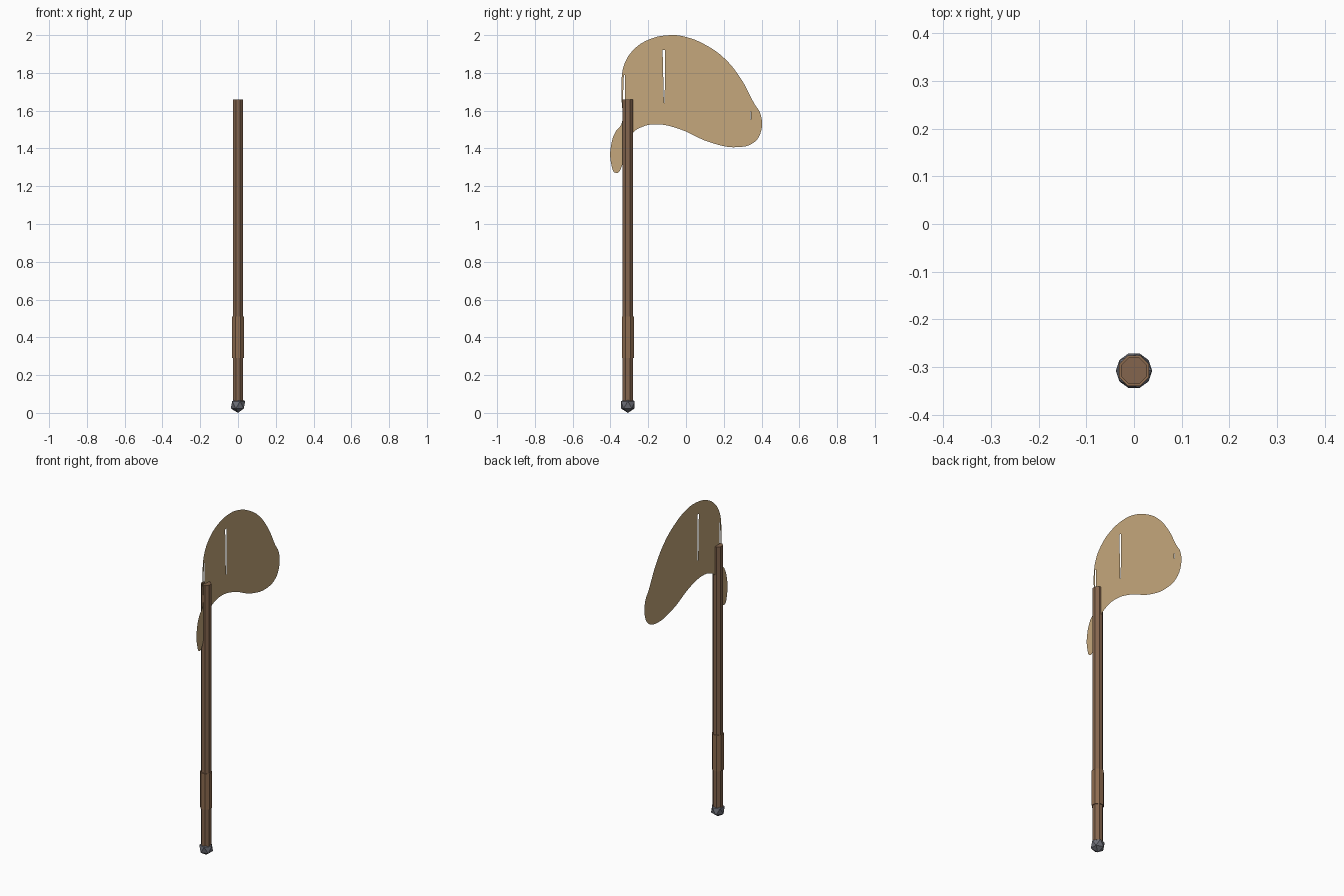
import bpy
from math import radians

if "Cube" in bpy.data.objects:
    bpy.data.objects.remove(bpy.data.objects["Cube"])

POLE_Y = -0.308

def material(name, rgb):
    m = bpy.data.materials.new(name)
    m.diffuse_color = (*rgb, 1)
    m.use_nodes = True
    m.node_tree.nodes["Principled BSDF"].inputs["Base Color"].default_value = m.diffuse_color
    return m

wood = material("wood", (0.23, 0.13, 0.075))
leather = material("leather", (0.27, 0.15, 0.08))
iron = material("iron", (0.15, 0.155, 0.18))
bone = material("bone", (0.56, 0.39, 0.2))

def rod(name, radius, z0, z1, mat):
    bpy.ops.mesh.primitive_cylinder_add(vertices=8, radius=radius, depth=z1 - z0,
                                        location=(0, POLE_Y, (z0 + z1) / 2),
                                        rotation=(0, 0, radians(22.5)))
    ob = bpy.context.object
    ob.name = name
    ob.data.materials.append(mat)

# Shaft and grip wrap
rod("shaft", 0.0295, 0.045, 1.66, wood)
rod("grip", 0.0345, 0.29, 0.51, leather)

# Faceted pommel
bpy.ops.mesh.primitive_ico_sphere_add(subdivisions=1, radius=0.0425,
                                      location=(0, POLE_Y, 0.0425))
pommel = bpy.context.object
pommel.name = "pommel"
pommel.data.materials.append(iron)

# Thin flat blade: smooth outline with slit openings, drawn in (y, z)
outline = [(-0.34, 1.78), (-0.341, 1.66), (-0.341, 1.53), (-0.372, 1.49), (-0.396, 1.42),
           (-0.396, 1.32), (-0.37, 1.27), (-0.34, 1.305), (-0.325, 1.40), (-0.284, 1.48),
           (-0.23, 1.515), (-0.16, 1.528), (-0.05, 1.508), (0.14, 1.428), (0.28, 1.407),
           (0.36, 1.432), (0.397, 1.49), (0.395, 1.58), (0.36, 1.64), (0.29, 1.77),
           (0.2, 1.88), (0.1, 1.95), (0, 1.99), (-0.08, 2.0), (-0.2, 1.975),
           (-0.28, 1.92), (-0.325, 1.85)]
slits = [[(-0.124, 1.92), (-0.111, 1.92), (-0.113, 1.64), (-0.117, 1.64)],
         [(-0.329, 1.79), (-0.323, 1.79), (-0.324, 1.64), (-0.335, 1.64)],
         [(0.341, 1.595), (0.345, 1.595), (0.344, 1.552), (0.342, 1.552)]]

curve = bpy.data.curves.new("blade", "CURVE")
curve.dimensions = "2D"
curve.fill_mode = "BOTH"
curve.resolution_u = 5
for pts, handle in [(outline, "AUTO")] + [(s, "VECTOR") for s in slits]:
    sp = curve.splines.new("BEZIER")
    sp.bezier_points.add(len(pts) - 1)
    sp.use_cyclic_u = True
    for bp, (y, z) in zip(sp.bezier_points, pts):
        bp.co = (y, z, 0)
        bp.handle_left_type = bp.handle_right_type = handle
blade = bpy.data.objects.new("blade", curve)
bpy.context.collection.objects.link(blade)
blade.rotation_euler = (radians(90), 0, radians(90))
bpy.ops.object.select_all(action="DESELECT")
blade.select_set(True)
bpy.context.view_layer.objects.active = blade
bpy.ops.object.convert(target="MESH")
blade = bpy.context.object
blade.name = "blade"
blade.data.materials.clear()
blade.data.materials.append(bone)
